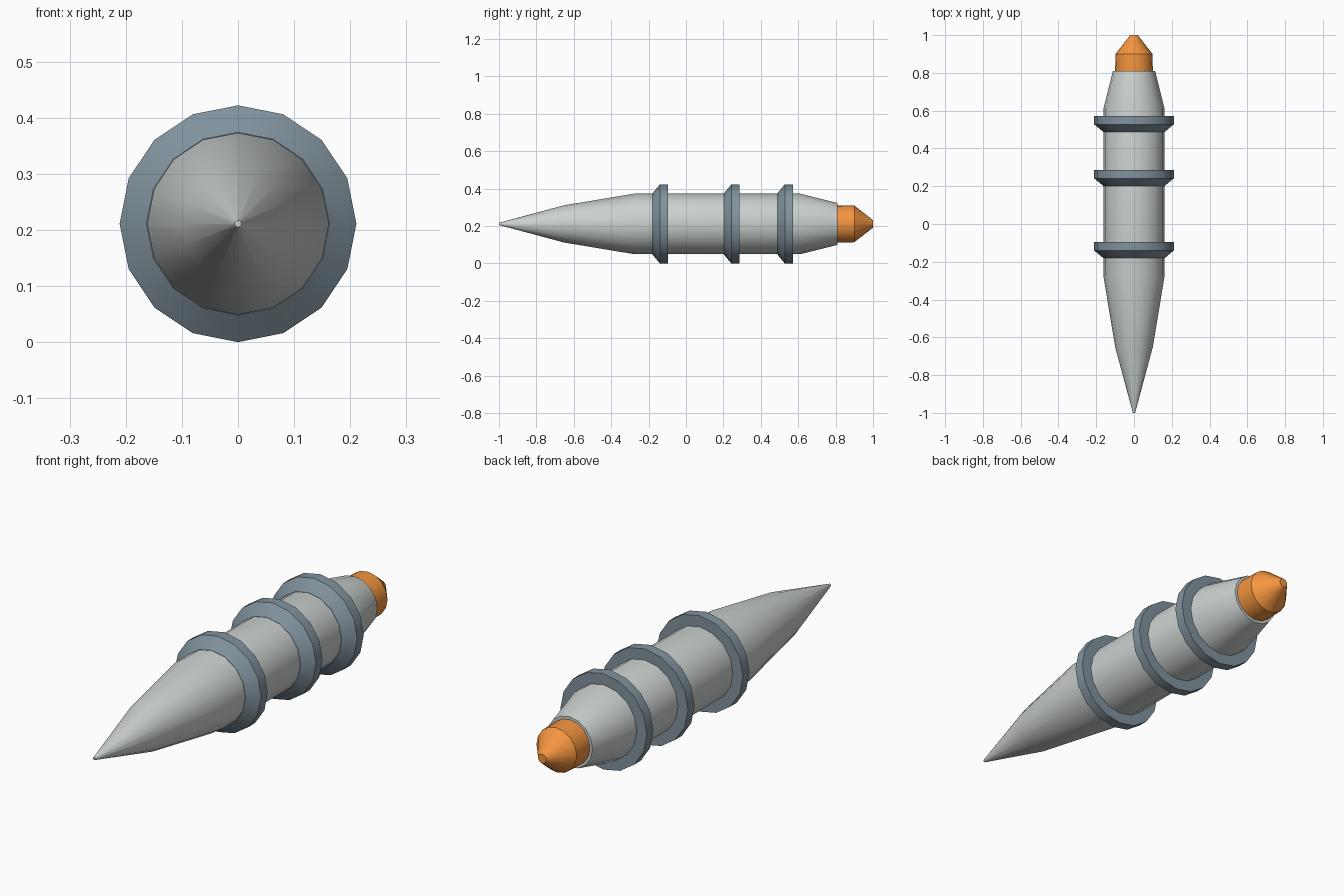
import bpy, bmesh, math

if "Cube" in bpy.data.objects:
    bpy.data.objects.remove(bpy.data.objects["Cube"])

SIDES = 16
CENTRE_Z = 0.211


def lathe(name, profile, color=None):
    """Revolve (y, radius) points around the long axis, capping both ends."""
    bm = bmesh.new()
    loops = []
    for y, r in profile:
        loops.append([bm.verts.new((r * math.sin(2 * math.pi * i / SIDES), y,
                                    CENTRE_Z + r * math.cos(2 * math.pi * i / SIDES)))
                      for i in range(SIDES)])
    for a, b in zip(loops, loops[1:]):
        for i in range(SIDES):
            j = (i + 1) % SIDES
            bm.faces.new((a[i], a[j], b[j], b[i]))
    bm.faces.new(loops[0])
    bm.faces.new(loops[-1])
    bmesh.ops.recalc_face_normals(bm, faces=bm.faces)
    mesh = bpy.data.meshes.new(name)
    bm.to_mesh(mesh)
    bm.free()
    obj = bpy.data.objects.new(name, mesh)
    bpy.context.collection.objects.link(obj)
    if color:
        mat = bpy.data.materials.new(name + "_paint")
        mat.diffuse_color = color
        mat.use_nodes = True
        mat.node_tree.nodes["Principled BSDF"].inputs["Base Color"].default_value = mat.diffuse_color
        mesh.materials.append(mat)
    bpy.ops.object.select_all(action='DESELECT')
    obj.select_set(True)
    bpy.context.view_layer.objects.active = obj
    bpy.ops.object.shade_smooth_by_angle(angle=math.radians(30))
    return obj


# Pointed hull, tapering at the tail
lathe("hull", [(-1.0, 0.006), (-0.65, 0.10), (-0.275, 0.162),
               (0.61, 0.162), (0.81, 0.112)], (0.60, 0.64, 0.62, 1))

# Three collars, bevelled towards the nose
for n, y in enumerate((-0.18, 0.202, 0.488)):
    lathe(f"collar_{n + 1}", [(y, 0.155), (y, 0.163), (y + 0.04, 0.211),
                              (y + 0.085, 0.211), (y + 0.085, 0.155)],
          (0.22, 0.29, 0.34, 1))

# Orange exhaust flame
lathe("exhaust_flame", [(0.80, 0.10), (0.90, 0.098), (1.0, 0.02)],
      (0.90, 0.30, 0.05, 1))
